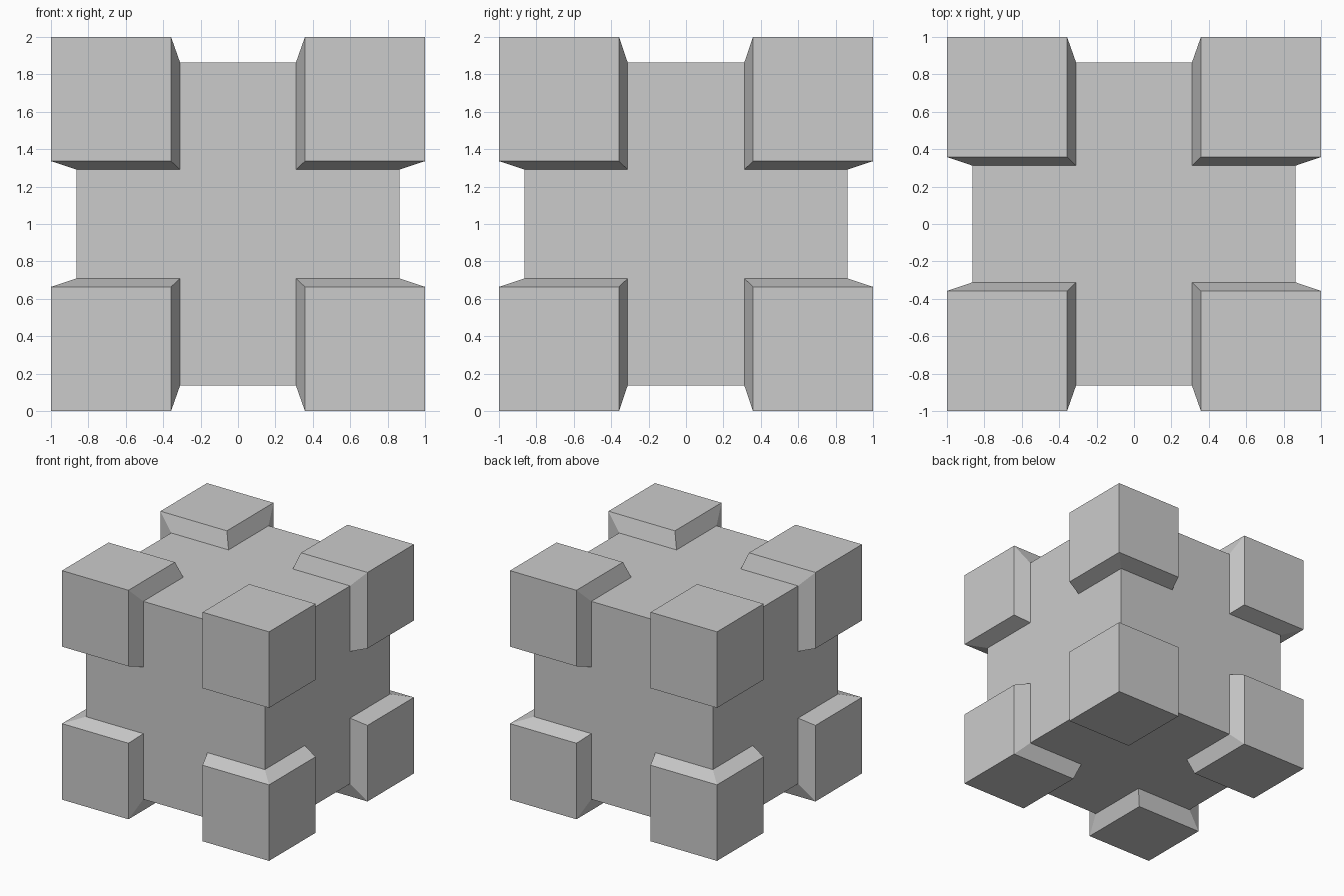
import bpy, bmesh
from mathutils import Vector

if "Cube" in bpy.data.objects:
    bpy.data.objects.remove(bpy.data.objects["Cube"])

CORE = 0.864                         # half size of the inner cube
FOOT = (0.31, 0.312, 0.291)          # inner edge of the corner blocks at the core (x, y, z)
TOP = (0.358, 0.358, 0.336)          # inner edge of the corner blocks at the outer face

bm = bmesh.new()

# Core cube, each face cut into a 3 x 3 grid
bmesh.ops.create_cube(bm, size=2 * CORE)
for axis in range(3):
    for sign in (-1, 1):
        normal = Vector((0, 0, 0))
        normal[axis] = 1
        bmesh.ops.bisect_plane(bm, geom=bm.verts[:] + bm.edges[:] + bm.faces[:],
                               plane_co=normal * sign * FOOT[axis], plane_no=normal)

# Corner blocks: extrude the three grid squares at every corner with tapered sides
corners = [f for f in bm.faces
           if all(abs(c) > 0.2 for c in f.calc_center_median())]
result = bmesh.ops.extrude_face_region(bm, geom=corners)
for v in [g for g in result["geom"] if isinstance(g, bmesh.types.BMVert)]:
    for axis in range(3):
        sign = 1 if v.co[axis] > 0 else -1
        outer = abs(v.co[axis]) > 0.6
        v.co[axis] = sign * (1.0 if outer else TOP[axis])

# Remove anything left inside, and merge the flat core squares
bmesh.ops.delete(bm, geom=[f for f in corners if f.is_valid], context='FACES')
bmesh.ops.delete(bm, geom=[v for v in bm.verts if not v.link_faces], context='VERTS')
bmesh.ops.recalc_face_normals(bm, faces=bm.faces[:])

# Stand on the ground
bmesh.ops.translate(bm, vec=(0, 0, 1), verts=bm.verts[:])

mesh = bpy.data.meshes.new("cornered_cube")
bm.to_mesh(mesh)
bm.free()
bpy.context.collection.objects.link(bpy.data.objects.new("cornered_cube", mesh))
